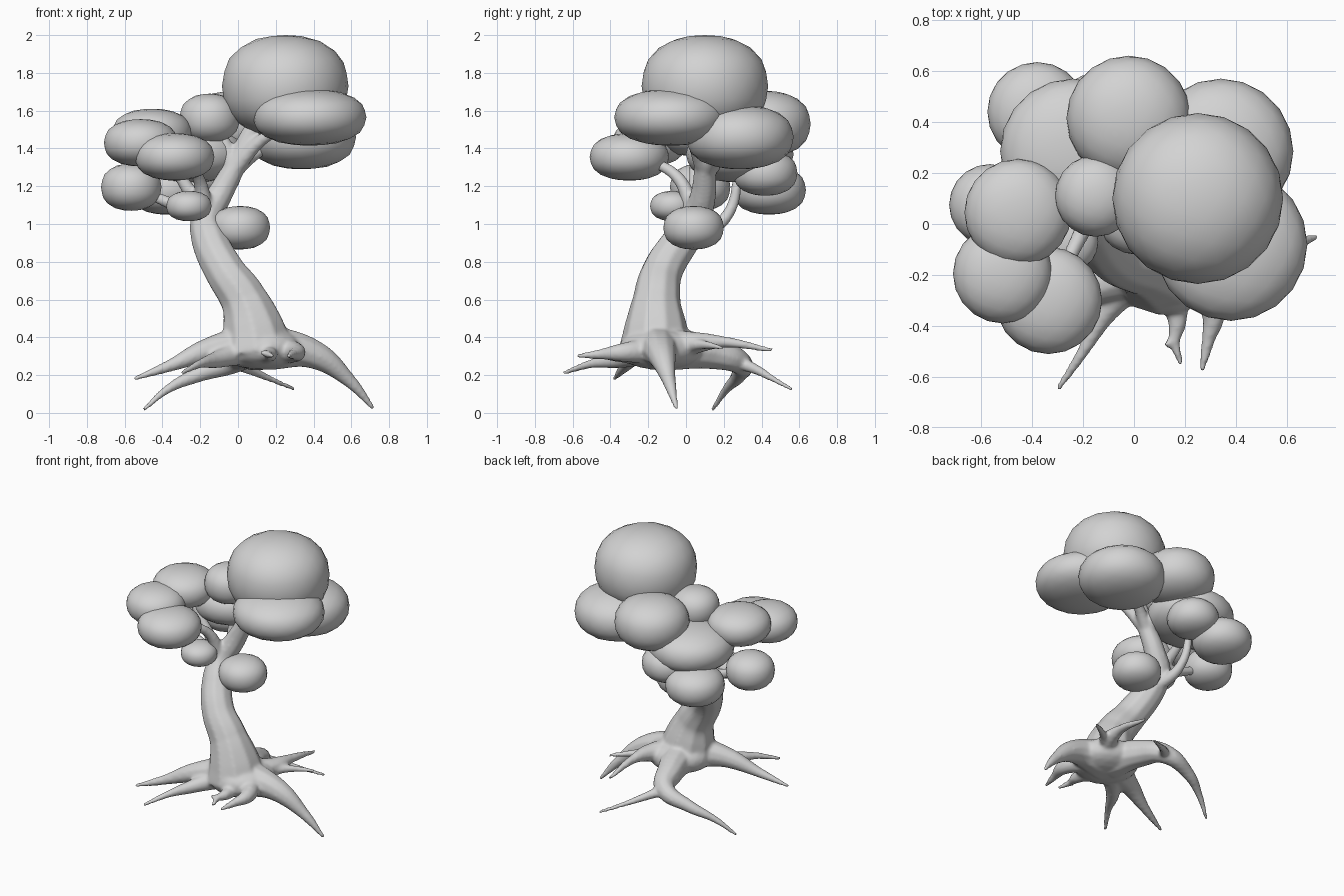
import bpy
from math import hypot
from mathutils import Vector

if "Cube" in bpy.data.objects:
    bpy.data.objects.remove(bpy.data.objects["Cube"], do_unlink=True)

GREY = (0.65, 0.65, 0.65, 1.0)
FULLNESS = 2.3
clay = bpy.data.materials.new("plain_grey")
clay.use_nodes = True
clay.diffuse_color = GREY
shader = clay.node_tree.nodes["Principled BSDF"]
shader.inputs["Base Color"].default_value = GREY
shader.inputs["Roughness"].default_value = 0.8


def blob(name, centre, radius, height):
    """Smooth, slightly full ellipsoid, round from above."""
    bpy.ops.mesh.primitive_ico_sphere_add(subdivisions=3, radius=1, location=centre)
    ob = bpy.context.object
    ob.name = name
    for v in ob.data.vertices:
        x, y, z = v.co
        v.co *= (hypot(x, y) ** FULLNESS + abs(z) ** FULLNESS) ** (-1 / FULLNESS)
    ob.scale = (radius, radius, height)
    bpy.ops.object.transform_apply(location=False, rotation=False, scale=True)
    bpy.ops.object.shade_smooth()
    ob.data.materials.append(clay)
    return ob


def limb(name, points, radii):
    """Round tube through the points with one radius at each."""
    curve = bpy.data.curves.new(name, "CURVE")
    curve.dimensions = "3D"
    curve.bevel_depth = 1.0
    curve.bevel_resolution = 3
    curve.resolution_u = 8
    curve.use_fill_caps = True
    spline = curve.splines.new("BEZIER")
    spline.bezier_points.add(len(points) - 1)
    for bezier_point, point, radius in zip(spline.bezier_points, points, radii):
        bezier_point.co = point
        bezier_point.radius = radius
        bezier_point.handle_left_type = bezier_point.handle_right_type = "AUTO"
    ob = bpy.data.objects.new(name, curve)
    bpy.context.collection.objects.link(ob)
    return ob


def taper(count, thick, thin):
    """Radii that shrink fast at first, then slowly, towards the tip."""
    return [thin + (thick - thin) * (1 - i / (count - 1)) ** 1.4 for i in range(count)]


# Foliage clumps: centre, then radius and half height
foliage = {
    "crown_top": (.25, .1, 1.73, .335, .27),
    "crown_front": (.38, -.08, 1.565, .3, .15),
    "crown_back": (.34, .285, 1.46, .285, .17),
    "rear_upper": (-.02, .415, 1.53, .245, .175),
    "middle": (-.15, .11, 1.56, .16, .13),
    "left_upper": (-.455, .045, 1.485, .21, .125),
    "left_side": (-.515, -.195, 1.43, .195, .125),
    "left_front": (-.335, -.3, 1.355, .21, .125),
    "left_lower": (-.565, .075, 1.195, .16, .125),
    "rear_left_upper": (-.24, .285, 1.37, .285, .15),
    "rear_left_lower": (-.38, .44, 1.18, .195, .13),
    "rear_middle": (-.15, .42, 1.27, .17, .12),
    "small_front": (-.26, -.07, 1.095, .12, .08),
    "small_right": (.01, .04, .98, .16, .115),
}
for name, (x, y, z, radius, height) in foliage.items():
    blob(name + "_foliage", (x, y, z), radius, height)

# Trunk leaning up into the crown
trunk_path = [
    (.1, -.16, .33), (.08, -.16, .45), (.03, -.155, .6), (-.07, -.125, .75),
    (-.15, -.02, .92), (-.165, .05, 1.03), (-.1, .09, 1.15), (-.03, .1, 1.28),
    (.08, .1, 1.5), (.2, .1, 1.68)]
trunk_radii = [.2, .17, .128, .11, .1, .082, .07, .06, .05, .04]
wood = [limb("trunk", trunk_path, trunk_radii)]

# Branches: clump reached, trunk point they leave, and how soon they spread
branches = [
    ("left_lower", 5, .5), ("rear_left_upper", 4, .75), ("left_front", 5, .3),
    ("left_upper", 5, .5), ("middle", 7, .4), ("crown_front", 7, .4),
    ("crown_back", 7, .4), ("rear_upper", 7, .5), ("small_front", 5, .5),
    ("small_right", 4, .5)]
for clump, joint, spread in branches:
    start, end = Vector(trunk_path[joint]), Vector(foliage[clump][:3])
    bend = start.lerp(end, spread)
    bend.z = start.lerp(end, 1 - spread).z
    wood.append(limb(clump + "_branch", [start, bend, end], taper(3, .05, .022)))

# Roots spreading from the base: thickness, then path to the tip
roots = {
    "right": (.13, (.15, -.15, .35), (.4, -.13, .31), (.59, -.09, .17), (.72, -.05, .02)),
    "left": (.11, (.04, -.17, .36), (-.16, -.25, .33), (-.36, -.32, .25), (-.55, -.38, .18)),
    "front_left": (.07, (0, -.22, .32), (-.12, -.36, .28), (-.2, -.5, .26), (-.3, -.65, .21)),
    "front_right": (.08, (.22, -.18, .33), (.31, -.34, .32), (.29, -.46, .31), (.265, -.58, .3)),
    "front": (.06, (.14, -.25, .31), (.17, -.38, .31), (.16, -.46, .31), (.185, -.55, .3)),
    "front_twig": (.022, (.17, -.44, .31), (.12, -.48, .32)),
    "back_right": (.1, (.16, -.1, .35), (.25, .04, .37), (.28, .2, .375), (.29, .46, .33)),
    "back_right_twig": (.045, (.24, 0, .36), (.35, .1, .36), (.48, .19, .345)),
    "back": (.12, (.1, -.1, .34), (.04, .12, .32), (-.03, .28, .27),
             (-.22, .28, .2), (-.38, .21, .12), (-.5, .14, .015)),
    "back_twig": (.04, (-.03, .27, .27), (.06, .37, .23), (.17, .46, .18), (.3, .56, .125)),
}
for name, (thick, *path) in roots.items():
    wood.append(limb(name + "_root", path, taper(len(path), thick, .012)))
wood.append(blob("root_base", (.13, -.135, .34), .22, .11))

# Fuse the wood into one smooth skin
bpy.ops.object.select_all(action="DESELECT")
for ob in wood:
    ob.select_set(True)
bpy.context.view_layer.objects.active = wood[0]
bpy.ops.object.convert(target="MESH")
bpy.ops.object.join()
tree = bpy.context.object
tree.name = "trunk_and_roots"
remesh = tree.modifiers.new("fuse", "REMESH")
remesh.mode = "VOXEL"
remesh.voxel_size = 0.011
remesh.use_smooth_shade = True
soften = tree.modifiers.new("soften", "SMOOTH")
soften.factor = 0.5
soften.iterations = 8
for modifier_name in (remesh.name, soften.name):
    bpy.ops.object.modifier_apply(modifier=modifier_name)
tree.data.materials.clear()
tree.data.materials.append(clay)
bpy.ops.object.shade_smooth()
